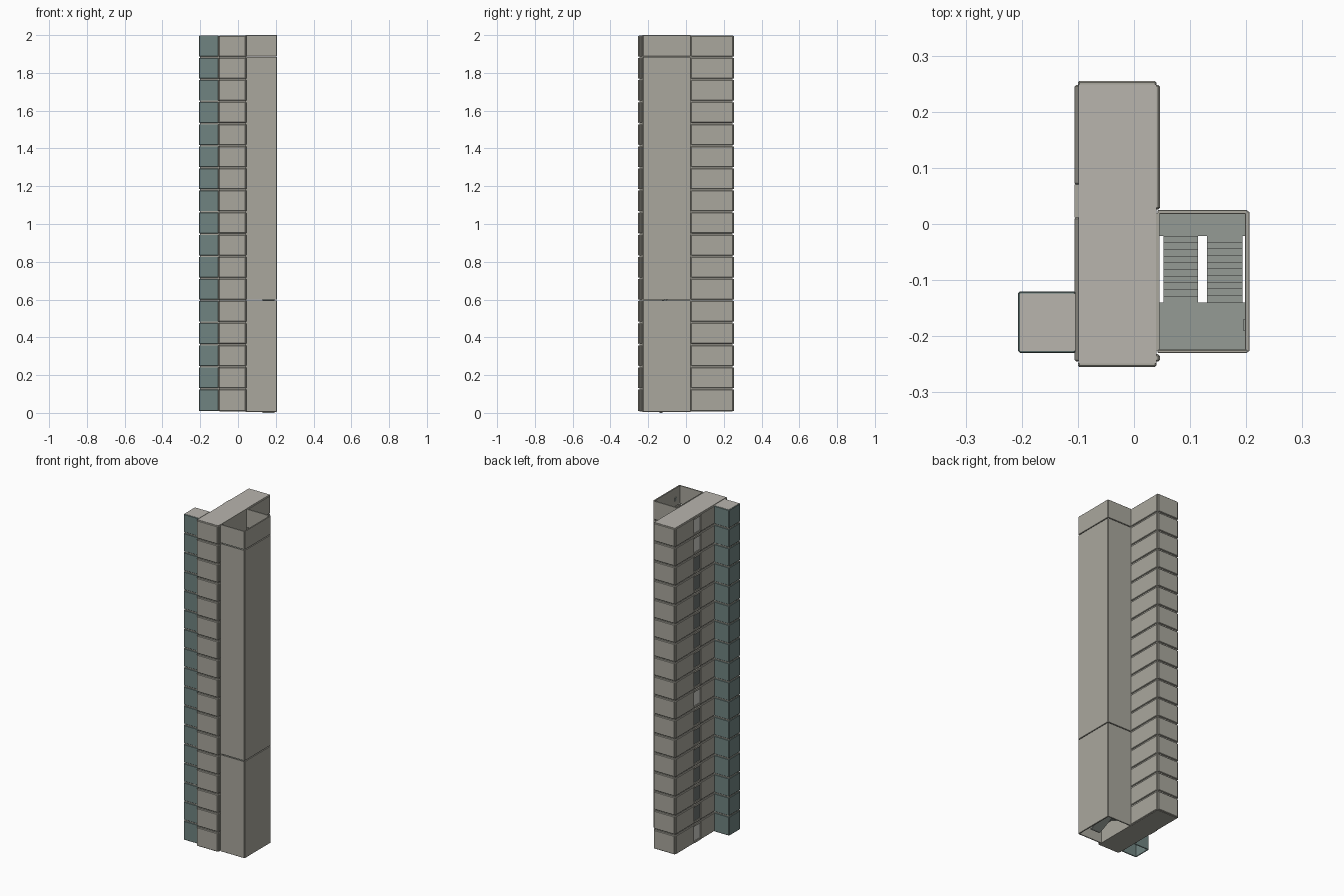
import bpy, bmesh
from mathutils import Matrix, Vector

if "Cube" in bpy.data.objects:
    bpy.data.objects.remove(bpy.data.objects["Cube"])

FLOORS, PITCH, Z0, TOP, GAP = 17, 0.117, 0.011, 2.0, 0.008


def material(name, rgb):
    m = bpy.data.materials.new(name)
    m.diffuse_color = (*rgb, 1)
    m.use_nodes = True
    m.node_tree.nodes["Principled BSDF"].inputs["Base Color"].default_value = m.diffuse_color
    return m


CONCRETE = material("concrete", (0.40, 0.39, 0.34))
ROOF = material("roof_concrete", (0.48, 0.46, 0.42))
GLASS = material("teal_cladding", (0.16, 0.23, 0.22))
STAIR = material("stair_grey", (0.30, 0.33, 0.30))
DARK = material("dark_glass", (0.15, 0.17, 0.16))
PALE = material("pale_glass", (0.62, 0.62, 0.58))


def finish(name, bm, mat, bevel=0):
    bmesh.ops.recalc_face_normals(bm, faces=bm.faces)
    me = bpy.data.meshes.new(name)
    bm.to_mesh(me)
    bm.free()
    ob = bpy.data.objects.new(name, me)
    bpy.context.collection.objects.link(ob)
    me.materials.append(mat)
    if bevel:
        mod = ob.modifiers.new("edge_bevel", 'BEVEL')
        mod.width = bevel
        mod.segments = 1
    return ob


def boxes(name, items, mat, bevel=0):
    """Each item is (x0, x1, y0, y1, z0, z1)."""
    bm = bmesh.new()
    for x0, x1, y0, y1, z0, z1 in items:
        m = Matrix.Translation(((x0 + x1) / 2, (y0 + y1) / 2, (z0 + z1) / 2))
        bmesh.ops.create_cube(bm, size=1, matrix=m @ Matrix.Diagonal((x1 - x0, y1 - y0, z1 - z0, 1)))
    return finish(name, bm, mat, bevel)


def level(k):
    return Z0 + k * PITCH


def span(k):
    """Panel bottom and top for storey k."""
    return (level(k) if k else 0.006) + GAP / 2, min(level(k + 1), TOP + GAP / 2) - GAP / 2


storeys = range(FLOORS)

# Main block core and roof
boxes("main_core", [(-0.098, 0.039, -0.247, 0.247, 0.008, 1.99)], CONCRETE)
boxes("main_roof", [(-0.099, 0.040, -0.249, 0.249, 1.99, 1.998)], ROOF)

# Storey panels on the main block
ends, left, right = [], [], []
for k in storeys:
    z = span(k)
    ends += [(-0.10, 0.04, -0.255, -0.245, *z), (-0.10, 0.04, 0.245, 0.255, *z)]
    left += [(-0.106, -0.097, 0.07, 0.248, *z), (-0.106, -0.097, -0.245, 0.012, *z)]
    right += [(0.037, 0.046, 0.026, 0.248, *z), (0.037, 0.046, -0.245, -0.232, *z)]
boxes("end_panels", ends, CONCRETE, 0.003)
boxes("left_panels", left, CONCRETE, 0.003)
boxes("right_panels", right, CONCRETE, 0.003)

# Slit windows on the left side, a few of them pale, with sills and heads
pale = (0, 7, 15, 16)
for name, mat, ks in (("pale_windows", PALE, pale),
                      ("dark_windows", DARK, [k for k in storeys if k not in pale])):
    boxes(name, [(-0.1015, -0.097, 0.012, 0.07, span(k)[0] + 0.012, span(k)[1] - 0.012) for k in ks], mat)
boxes("window_heads", [(-0.106, -0.097, 0.012, 0.07, z, z + 0.012)
                       for k in storeys for z in (span(k)[0], span(k)[1] - 0.012)], CONCRETE)

# Side bay: hollow, teal walls on three sides with a slab at each storey
bay = []
for k in storeys:
    z = span(k)
    bay += [(-0.207, -0.201, -0.228, -0.122, *z),
            (-0.205, -0.105, -0.230, -0.224, *z),
            (-0.205, -0.105, -0.126, -0.120, *z)]
boxes("bay_walls", bay, GLASS, 0.002)
boxes("bay_slabs", [(-0.202, -0.098, -0.225, -0.125, level(k) - 0.008, level(k) + 0.008)
                    for k in range(1, FLOORS)], CONCRETE)
boxes("bay_roof", [(-0.203, -0.104, -0.226, -0.124, 1.988, 1.997)], ROOF)

# Stair shaft walls in three lifts, open at top and bottom
shaft = []
for z in ((0.006, 0.596), (0.600, 1.884), (1.888, 2.0)):
    shaft += [(0.042, 0.202, -0.230, -0.224, *z),
              (0.042, 0.202, 0.018, 0.025, *z),
              (0.198, 0.206, -0.227, 0.022, *z)]
boxes("shaft_walls", shaft, CONCRETE, 0.001)
boxes("shaft_inner_wall", [(0.039, 0.045, -0.225, 0.020, 0.006, 2.0)], CONCRETE)

# Landings
landings = []
for k in range(FLOORS):
    z = level(k) - Z0
    if k:
        landings.append((0.045, 0.199, -0.225, -0.14, z - 0.008, z))
    if k < FLOORS - 1:
        landings.append((0.045, 0.199, -0.021, 0.019, z + PITCH / 2 - 0.008, z + PITCH / 2))
boxes("landings", landings, STAIR)

# Stair flights: stepped profile extruded across the flight width
STEPS = 10
Y0, Y1 = -0.14, -0.021
RUN, RISE = (Y1 - Y0) / STEPS, PITCH / 2 / STEPS


def flight(bm, x0, x1, z, up):
    prof = []
    for i in range(STEPS):
        prof += [(i * RUN, i * RISE), (i * RUN, (i + 1) * RISE), ((i + 1) * RUN, (i + 1) * RISE)]
    prof += [(STEPS * RUN, STEPS * RISE - 0.009), (RUN, 0)]
    vs = [bm.verts.new((x0, Y0 + y if up else Y1 - y, z + h)) for y, h in prof]
    face = bm.faces.new(vs)
    ext = bmesh.ops.extrude_face_region(bm, geom=[face])
    moved = [v for v in ext["geom"] if isinstance(v, bmesh.types.BMVert)]
    bmesh.ops.translate(bm, verts=moved, vec=Vector((x1 - x0, 0, 0)))


bm = bmesh.new()
for k in range(FLOORS - 1):
    z = level(k) - Z0
    flight(bm, 0.130, 0.193, z, True)
    flight(bm, 0.053, 0.114, z + PITCH / 2, False)
finish("stair_flights", bm, STAIR)

# Small wall fixtures beside each landing
boxes("wall_fixtures", [(0.194, 0.199, -0.190, -0.170, level(k) + 0.04, level(k) + 0.06)
                        for k in storeys], STAIR)
